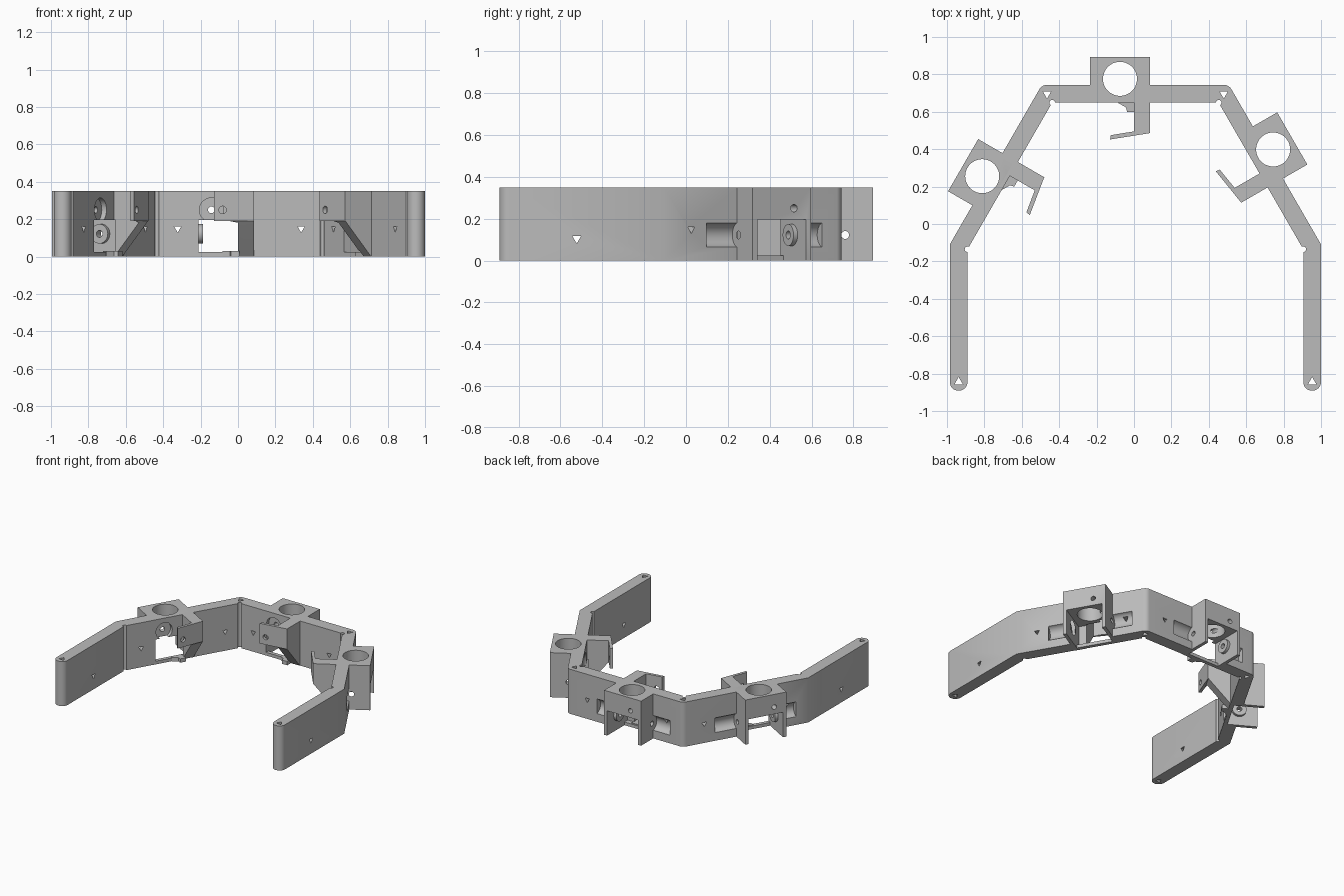
import bpy, bmesh, math
from math import sin, cos, pi, radians
from mathutils import Matrix

default = bpy.data.objects.get("Cube")
if default:
    bpy.data.objects.remove(default, do_unlink=True)

grey = bpy.data.materials.new("mid_grey")
grey.use_nodes = True
grey.diffuse_color = (0.5, 0.5, 0.5, 1)
grey.node_tree.nodes["Principled BSDF"].inputs["Base Color"].default_value = (0.5, 0.5, 0.5, 1)

HEIGHT = 0.35
HALF = 0.0475       # half thickness of the bars
SHAFT = (0.882, 0.122)


def prism(name, pts, lo, hi, axis="z", turn=0):
    """Extrude a 2D outline along an axis, then turn it about the frame centre."""
    place = {"z": lambda a, b, h: (a, b, h),
             "x": lambda a, b, h: (h, a, b),
             "y": lambda a, b, h: (a, h, b)}[axis]
    bm = bmesh.new()
    low = [bm.verts.new(place(a, b, lo)) for a, b in pts]
    high = [bm.verts.new(place(a, b, hi)) for a, b in pts]
    bm.faces.new(low)
    bm.faces.new(high)
    n = len(pts)
    for i in range(n):
        j = (i + 1) % n
        bm.faces.new((low[i], low[j], high[j], high[i]))
    bmesh.ops.recalc_face_normals(bm, faces=bm.faces)
    bm.transform(Matrix.Rotation(radians(turn), 4, "Z"))
    mesh = bpy.data.meshes.new(name)
    bm.to_mesh(mesh)
    bm.free()
    mesh.materials.append(grey)
    obj = bpy.data.objects.new(name, mesh)
    bpy.context.collection.objects.link(obj)
    return obj


def arc(cx, cy, r, start, end, n):
    return [(cx + r * cos(radians(start + (end - start) * i / n)),
             cy + r * sin(radians(start + (end - start) * i / n))) for i in range(n + 1)]


def circle(cx, cy, r, n=40, start=0):
    return arc(cx, cy, r, start, start + 360, n)[:-1]


def rect(x0, x1, y0, y1):
    return [(x0, y0), (x1, y0), (x1, y1), (x0, y1)]


def combine(target, other, operation="DIFFERENCE"):
    mod = target.modifiers.new("combine", "BOOLEAN")
    mod.operation = operation
    mod.solver = "EXACT"
    mod.object = other
    bpy.context.view_layer.objects.active = target
    bpy.ops.object.modifier_apply(modifier=mod.name)
    bpy.data.objects.remove(other, do_unlink=True)


def cut(target, *args, **kw):
    combine(target, prism("cutter", *args, **kw))


# Five-bar frame: half outline, mirrored
LEG_X, LEG_END, HINGE = 0.945, -0.722, (0.4725, 0.8183)
right = arc(*HINGE, HALF, 90, 30, 8)
right += [(LEG_X + HALF, 0.0126)]
right += arc(LEG_X, LEG_END, HALF, 0, -180, 16)
right += [(LEG_X - HALF, -0.0129), (0.445, 0.7708)]
frame = prism("bracket_frame", right + [(-x, y) for x, y in reversed(right)], 0, HEIGHT)

# Hinge pin holes, corner reliefs and leg holes
for s in (-1, 1):
    cut(frame, circle(s * HINGE[0], HINGE[1], 0.026, 3, 90 - s * 60), -1, 1)
    cut(frame, circle(s * LEG_X, LEG_END, 0.026, 3, 90), -1, 1)
    cut(frame, circle(s * 0.445, 0.7708, 0.015, 16), -1, 1)
    cut(frame, circle(s * (LEG_X - HALF), -0.0129, 0.015, 16), -1, 1)
    cut(frame, circle(-0.40, 0.105, 0.024, 3, -90), s * LEG_X - 0.1, s * LEG_X + 0.1, axis="x")

# Three identical holders, one on each middle bar
CX = -0.0825
for turn in (0, 60, -60):
    # shaft groove and fixing holes in the bar
    cut(frame, circle(*SHAFT, 0.06), -0.39, 0.245, axis="x", turn=turn)
    for s in (-1, 1):
        cut(frame, circle(s * 0.33, 0.15, 0.022, 3, -90), 0.7, 0.95, axis="y", turn=turn)

    # outer housing block
    block = prism("housing", rect(CX - 0.161, CX + 0.161, 0.79, 1.016), 0, HEIGHT, turn=turn)
    combine(frame, block, "UNION")

    # hooked arm, with its underside sloped away
    hook = [(0.0785, 0.79), (0.0785, 0.608), (-0.1355, 0.574),
            (-0.1315, 0.597), (-0.0075, 0.617), (-0.0075, 0.79)]
    arm = prism("hooked_arm", hook, 0, HEIGHT, turn=turn)
    cut(arm, [(0.5, -0.1), (0.768, -0.1), (0.768, 0), (0.63, 0.165), (0.61, 0.19), (0.5, 0.195)],
        -0.3, 0.3, axis="x", turn=turn)
    cut(arm, circle(-0.09, 0.25, 0.02, 20), 0.5, 0.7, axis="y", turn=turn)
    combine(frame, arm, "UNION")

    # window through the bar, and the open underside of the housing
    cut(frame, rect(CX - 0.135, CX + 0.135, 0.025, 0.195), 0.76, 1.1, axis="y", turn=turn)
    cut(frame, rect(CX - 0.135, CX + 0.135, 0.80, 1.1), -0.1, 0.195, turn=turn)

    # round well from above
    cut(frame, circle(CX, 0.898, 0.091, 48), -0.1, 0.5, turn=turn)

    # screw hole with a recess on the inner face
    cut(frame, circle(-0.15, 0.25, 0.018, 20), 0.74, 1.1, axis="y", turn=turn)
    cut(frame, circle(-0.15, 0.25, 0.064, 32), 0.76, 0.80, axis="y", turn=turn)

    # pivot bosses on the inside of both flanges
    for x0, x1 in ((-0.23, -0.195), (0.03, 0.066)):
        combine(frame, prism("pivot_boss", circle(*SHAFT, 0.052, 32), x0, x1, axis="x", turn=turn), "UNION")
    cut(frame, circle(*SHAFT, 0.019, 20), -0.3, 0.15, axis="x", turn=turn)

    # small stop tab on the lower rail
    tab = prism("stop_tab", [(-0.09, 0.79), (-0.09, 0.768), (-0.05, 0.745), (-0.045, 0.722),
                             (0.0, 0.722), (0.0, 0.79)], 0, 0.03, turn=turn)
    combine(frame, tab, "UNION")

# Centre the frame and keep its edges crisp
frame.data.transform(Matrix.Translation((0.0075, -0.122, 0)))
bpy.ops.object.select_all(action="DESELECT")
frame.select_set(True)
bpy.context.view_layer.objects.active = frame
bpy.ops.object.shade_smooth_by_angle(angle=radians(30))
